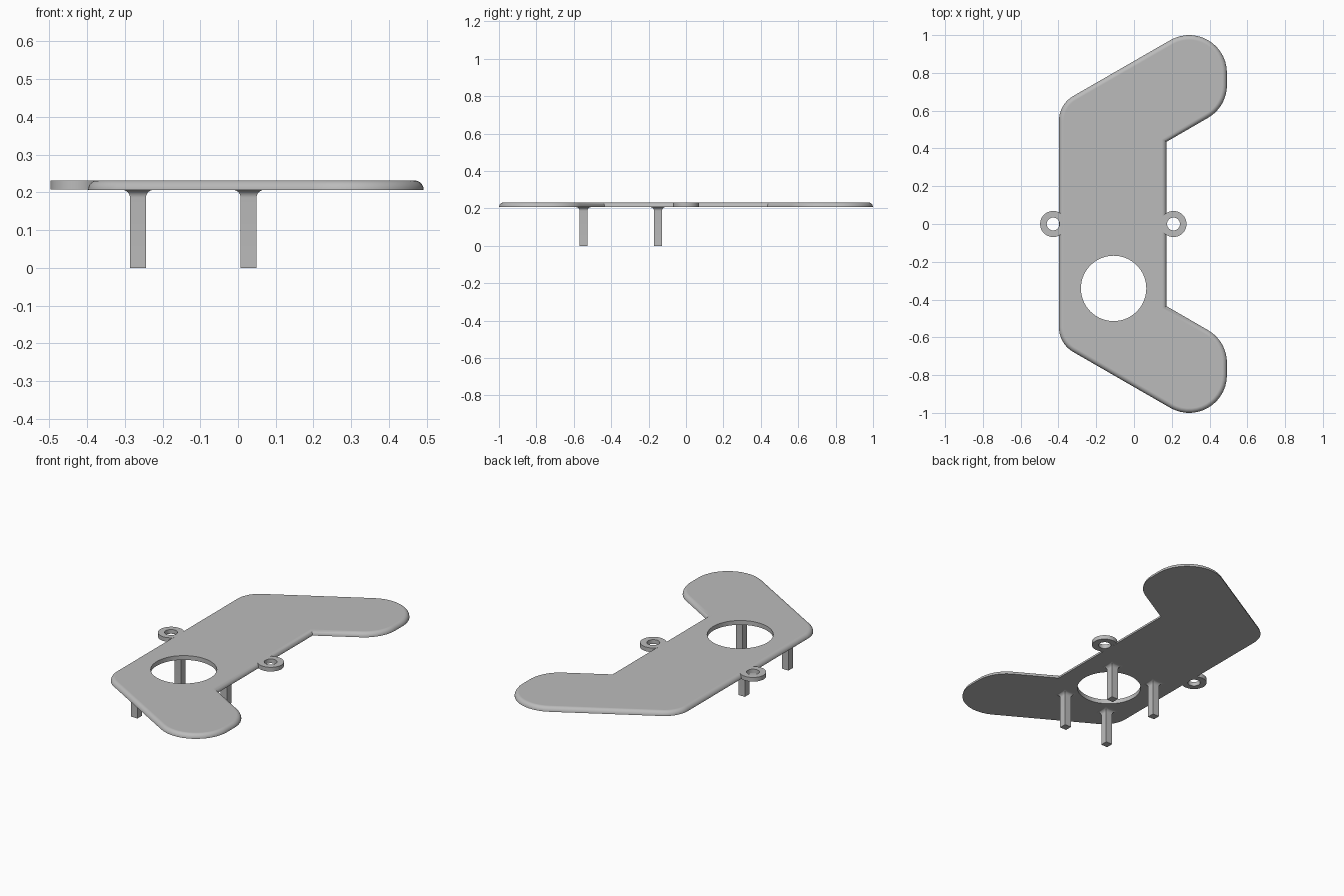
import bpy, bmesh, math
from mathutils import Vector

cube = bpy.data.objects.get("Cube")
if cube:
    bpy.data.objects.remove(cube, do_unlink=True)

Z0, Z1 = 0.207, 0.232          # underside and top of the plate
T = Z1 - Z0

grey = bpy.data.materials.new("plain grey")
grey.use_nodes = True
COLOUR = (0.5, 0.5, 0.5, 1)
grey.diffuse_color = COLOUR
grey.node_tree.nodes["Principled BSDF"].inputs["Base Color"].default_value = COLOUR


def loft(name, loops, close_ring=False):
    """Skin a stack of equal loops; cap the ends or join last to first."""
    bm = bmesh.new()
    rows = [[bm.verts.new(p) for p in loop] for loop in loops]
    n = len(rows[0])
    pairs = list(zip(rows, rows[1:]))
    if close_ring:
        pairs.append((rows[-1], rows[0]))
    else:
        bm.faces.new(rows[0])
        bm.faces.new(rows[-1])
    for a, b in pairs:
        for i in range(n):
            j = (i + 1) % n
            bm.faces.new((a[i], a[j], b[j], b[i]))
    bmesh.ops.recalc_face_normals(bm, faces=bm.faces)
    mesh = bpy.data.meshes.new(name)
    bm.to_mesh(mesh)
    bm.free()
    mesh.materials.append(grey)
    obj = bpy.data.objects.new(name, mesh)
    bpy.context.collection.objects.link(obj)
    return obj


def activate(obj):
    bpy.ops.object.select_all(action='DESELECT')
    obj.select_set(True)
    bpy.context.view_layer.objects.active = obj


def smooth(obj):
    activate(obj)
    bpy.ops.object.shade_smooth_by_angle(angle=math.radians(35))


def circle(cx, cy, r, z, n=64):
    return [(cx + r * math.cos(2 * math.pi * i / n),
             cy + r * math.sin(2 * math.pi * i / n), z) for i in range(n)]


def outline(corners, steps=14):
    """Rounded outline as (point, outward offset) pairs, counter-clockwise."""
    out = []
    for i, (x, y, r) in enumerate(corners):
        p = Vector((x, y))
        a = (Vector(corners[i - 1][:2]) - p).normalized()
        b = (Vector(corners[(i + 1) % len(corners)][:2]) - p).normalized()
        half = a.angle(b) / 2
        inward = (a + b).normalized()
        if r == 0:                       # sharp inside corner
            out.append((p, inward / math.sin(half)))
            continue
        centre = p + inward * (r / math.sin(half))
        sweep = math.pi / 2 - half
        mid = math.atan2(-inward.y, -inward.x)
        for k in range(steps + 1):
            t = mid - sweep + 2 * sweep * k / steps
            d = Vector((math.cos(t), math.sin(t)))
            out.append((centre + d * r, d))
    return out


# Plate: bent outline, mirrored front to back, with a quarter-round top edge
half = [(0.172, 0.435, 0), (0.492, 0.62, 0.2), (0.492, 1.146, 0.2), (-0.397, 0.634, 0.15)]
corners = half + [(x, -y, r) for x, y, r in reversed(half)]
shape = outline(corners)
loops = []
for k in range(9):
    t = math.pi / 2 * k / 8
    inset = T * (1 - math.cos(t))
    loops.append([(p.x - d.x * inset, p.y - d.y * inset, Z0 + T * math.sin(t))
                  for p, d in shape])
plate = loft("plate", loops)

# Round opening cut through the plate
HX, HY, HR = -0.108, -0.341, 0.173
cutter = loft("opening_cutter", [circle(HX, HY, HR, Z0 - 0.1, 96), circle(HX, HY, HR, Z1 + 0.1, 96)])
cutter.hide_render = True
mod = plate.modifiers.new("opening", 'BOOLEAN')
mod.operation = 'DIFFERENCE'
mod.solver = 'EXACT'
mod.object = cutter
activate(plate)
bpy.ops.object.modifier_apply(modifier=mod.name)
bpy.data.objects.remove(cutter, do_unlink=True)
smooth(plate)
weighted = plate.modifiers.new("flat top shading", 'WEIGHTED_NORMAL')
weighted.keep_sharp = True
weighted.weight = 100

# Screw eyes on both long edges
for name, x in (("right_eyelet", -0.428), ("left_eyelet", 0.209)):
    lo, hi = Z0 + 0.0004, Z1 - 0.0004
    ring = loft(name, [circle(x, 0, 0.069, lo), circle(x, 0, 0.069, hi),
                       circle(x, 0, 0.034, hi), circle(x, 0, 0.034, lo)], close_ring=True)
    smooth(ring)

# Four square legs that flare where they meet the plate
W, F = 0.021, 0.021
profile = [(W, 0)]
for k in range(9):
    t = math.pi / 2 * k / 8
    profile.append((W + F * (1 - math.cos(t)), Z0 - F + F * math.sin(t)))
profile.append((W + F, Z0 + 0.004))
for side, x in (("right", -0.265), ("left", 0.028)):
    for end, y in (("front", -0.548), ("back", -0.15)):
        leg = loft(f"{end}_{side}_leg",
                   [[(x + sx * w, y + sy * w, z) for sx, sy in ((-1, -1), (1, -1), (1, 1), (-1, 1))]
                    for w, z in profile])
        smooth(leg)
